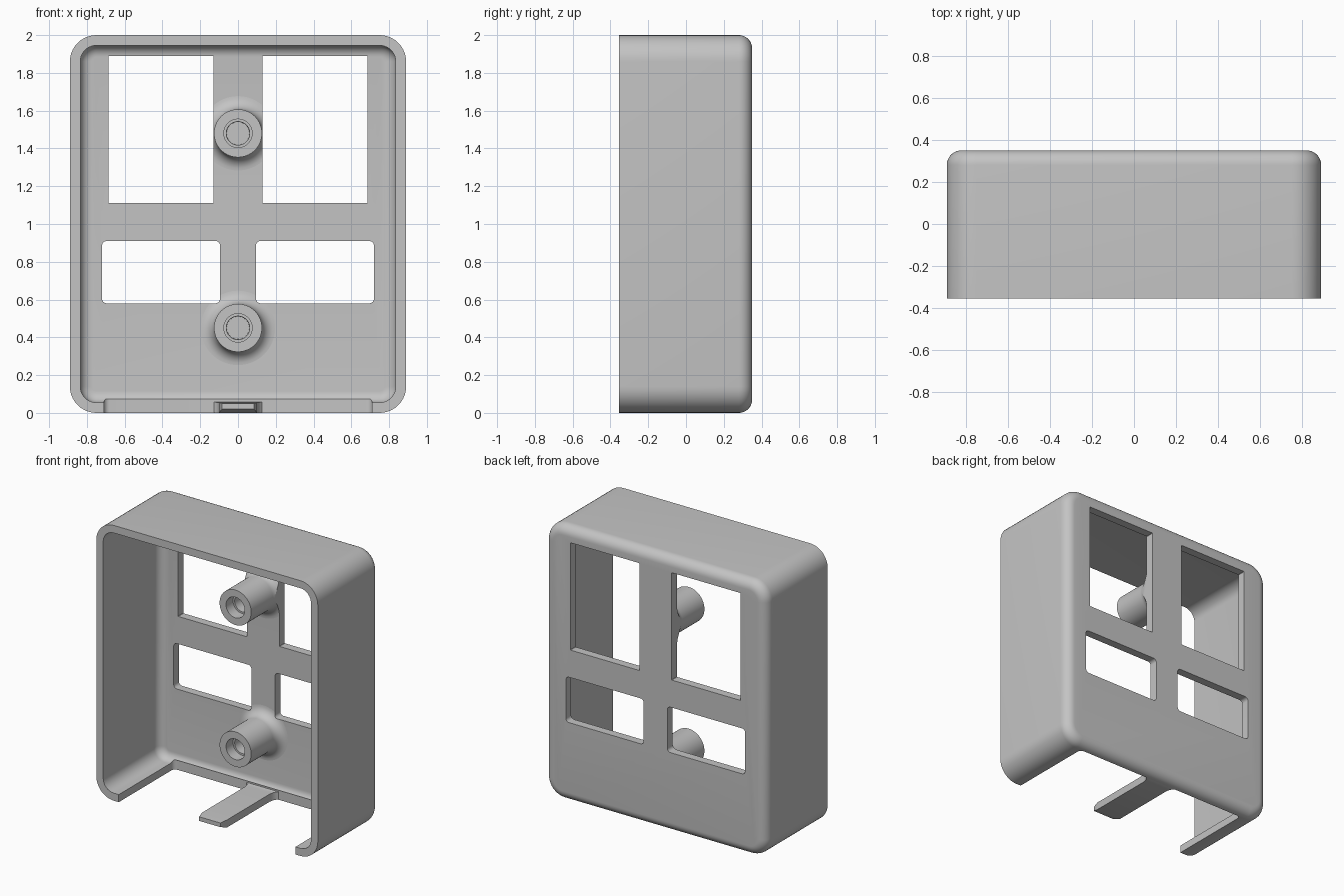
import bpy, bmesh, math

if "Cube" in bpy.data.objects:
    bpy.data.objects.remove(bpy.data.objects["Cube"])

grey = bpy.data.materials.new("light_grey_plastic")
grey.use_nodes = True
colour = (0.55, 0.55, 0.55, 1)
grey.diffuse_color = colour
grey.node_tree.nodes["Principled BSDF"].inputs["Base Color"].default_value = colour

WIDTH, HEIGHT, FRONT, BACK = 0.89, 2.0, -0.355, 0.35
WALL, INNER_BACK = 0.055, 0.29
CORNER = 0.14


def rounded_rect(x0, x1, z0, z1, r, steps=10):
    """Outline of a rounded rectangle as 2D points."""
    pts = []
    centres = [(x1 - r, z1 - r), (x0 + r, z1 - r), (x0 + r, z0 + r), (x1 - r, z0 + r)]
    for k, (cx, cz) in enumerate(centres):
        for i in range(steps + 1):
            a = math.pi / 2 * (k + i / steps)
            pts.append((cx + r * math.cos(a), cz + r * math.sin(a)))
    return pts


def loft(name, rings):
    """Closed solid through a list of equal-length 3D rings."""
    bm = bmesh.new()
    loops = [[bm.verts.new(p) for p in ring] for ring in rings]
    n = len(loops[0])
    for a, b in zip(loops, loops[1:]):
        for i in range(n):
            j = (i + 1) % n
            bm.faces.new((a[i], a[j], b[j], b[i]))
    bm.faces.new(loops[0])
    bm.faces.new(loops[-1])
    bmesh.ops.recalc_face_normals(bm, faces=bm.faces)
    mesh = bpy.data.meshes.new(name)
    bm.to_mesh(mesh)
    bm.free()
    mesh.materials.append(grey)
    ob = bpy.data.objects.new(name, mesh)
    bpy.context.collection.objects.link(ob)
    return ob


def select(ob):
    bpy.ops.object.select_all(action='DESELECT')
    ob.select_set(True)
    bpy.context.view_layer.objects.active = ob


def cut(ob, cutters):
    select(ob)
    for c in cutters:
        mod = ob.modifiers.new("cut", 'BOOLEAN')
        mod.operation, mod.solver, mod.object = 'DIFFERENCE', 'EXACT', c
        bpy.ops.object.modifier_apply(modifier=mod.name)


def smooth(ob):
    select(ob)
    bpy.ops.object.shade_smooth_by_angle(angle=math.radians(30))


def shell_ring(inset, y):
    outline = rounded_rect(-WIDTH + inset, WIDTH - inset, inset, HEIGHT - inset, CORNER - inset)
    return [(x, y, z) for x, z in outline]


def fillet_rings(wall, back, r, steps=8):
    """Rings that turn a side wall into the back with a round of radius r."""
    angles = [math.pi / 2 * i / steps for i in range(steps + 1)]
    return [shell_ring(wall + r * (1 - math.cos(a)), back - r * (1 - math.sin(a))) for a in angles]


# Hollow case: inside back, inner wall, rim, outer wall, outside back
inside = fillet_rings(WALL, INNER_BACK, 0.06)[::-1]
outside = fillet_rings(0, BACK, 0.07)
case = loft("case_shell", inside + [shell_ring(WALL, FRONT), shell_ring(0, FRONT)] + outside)


# Window cutters, mirrored left and right
def window(x0, x1, z0, z1, r, steps):
    outline = rounded_rect(x0, x1, z0, z1, r, steps)
    return loft("window_cutter", [[(x, y, z) for x, z in outline] for y in (0.1, 0.5)])


windows = []
for side in (-1, 1):
    for a, b, z0, z1, r, steps in ((0.13, 0.685, 1.11, 1.89, 0.002, 1),
                                   (0.095, 0.72, 0.58, 0.91, 0.025, 6)):
        windows.append(window(min(side * a, side * b), max(side * a, side * b), z0, z1, r, steps))

# Opening in the bottom wall
opening = rounded_rect(-0.71, 0.71, -0.6, 0.28, 0.03, 6)
floor_cutter = loft("floor_cutter", [[(x, y, z) for x, y in opening] for z in (-0.1, 0.073)])
cut(case, windows + [floor_cutter])
smooth(case)


# Screw posts with a flared base and a blind hole
def post(name, z, segments=64):
    r, tip, flare = 0.127, -0.03, 0.07
    profile = [(0.06, 0.2), (0.062, 0.05), (0.075, 0.05), (0.075, tip), (r, tip)]
    for i in range(9):
        a = math.pi / 2 * i / 8
        profile.append((r + flare * (1 - math.cos(a)), INNER_BACK - flare * (1 - math.sin(a))))
    profile.append((r + flare, INNER_BACK + 0.02))
    turns = [2 * math.pi * i / segments for i in range(segments)]
    rings = [[(q * math.cos(t), y, z + q * math.sin(t)) for t in turns] for q, y in profile]
    ob = loft(name, rings)
    cut(ob, windows)
    smooth(ob)


post("upper_screw_post", 1.48)
post("lower_screw_post", 0.45)

# Latch tongue: sections along y as (y, half width, underside, top)
sections = [(0.29, 0.14, 0.004, 0.06), (0.272, 0.118, 0, 0.056), (0.25, 0.105, 0, 0.055),
            (0.22, 0.1, 0, 0.055), (-0.27, 0.1, 0, 0.055), (-0.325, 0.085, 0.02, 0.05)]
tongue = loft("latch_tongue", [[(-w, y, a), (w, y, a), (w, y, b), (-w, y, b)]
                               for y, w, a, b in sections])
smooth(tongue)

for c in windows + [floor_cutter]:
    bpy.data.objects.remove(c)
